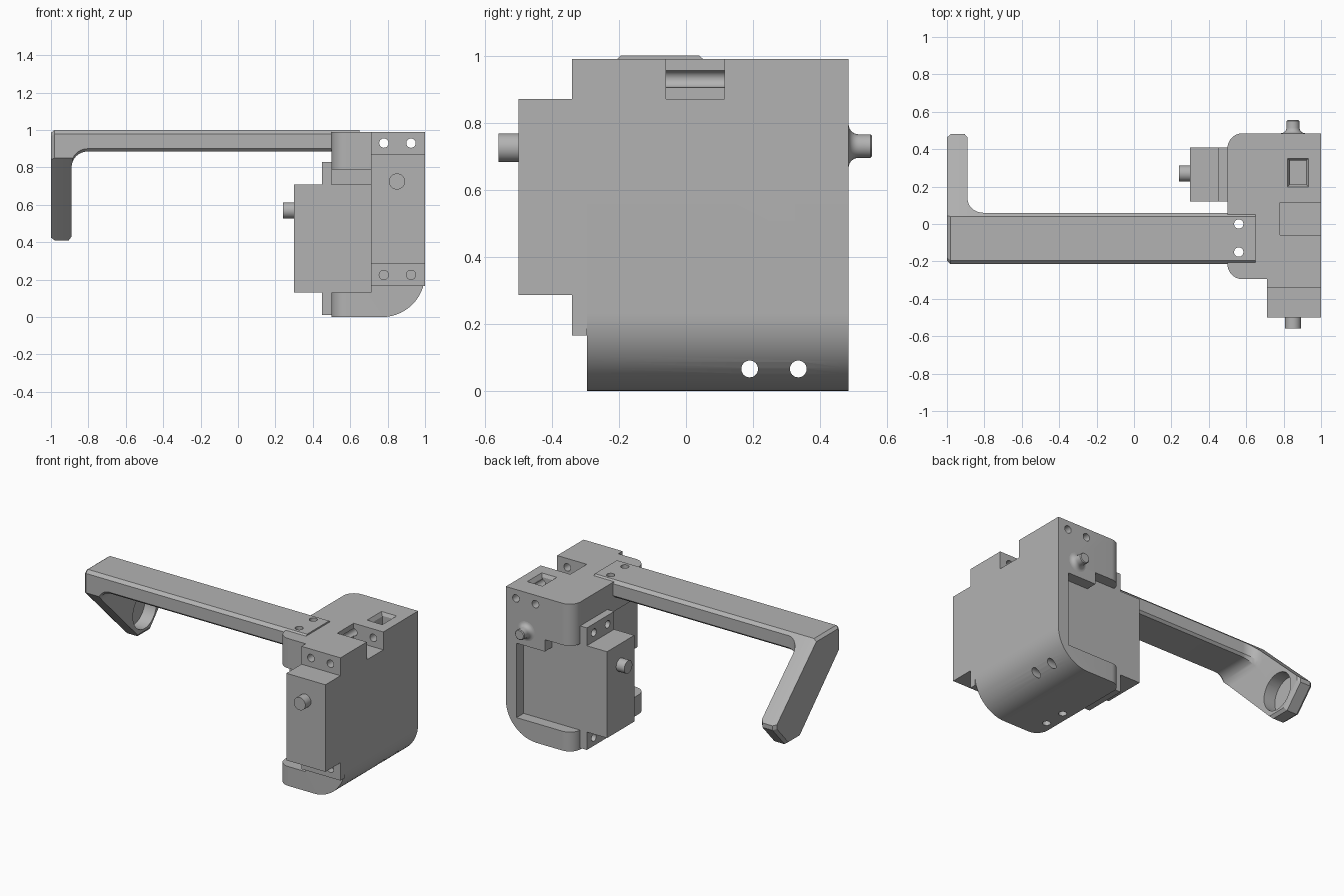
import bpy, bmesh, math
from mathutils import Vector

cube = bpy.data.objects.get("Cube")
if cube:
    bpy.data.objects.remove(cube)

grey = bpy.data.materials.new("plain grey")
grey.use_nodes = True
grey.diffuse_color = (0.45, 0.45, 0.45, 1)
for node in grey.node_tree.nodes:
    if node.type == "BSDF_PRINCIPLED":
        node.inputs["Base Color"].default_value = grey.diffuse_color


def place(axis, a, b, t):
    """Point with in-plane coordinates a, b and offset t along an axis."""
    return {"x": (t, a, b), "y": (a, t, b), "z": (a, b, t)}[axis]


def loft(name, rings):
    """Skin a list of equal-sized rings and cap both ends."""
    bm = bmesh.new()
    rows = [[bm.verts.new(p) for p in ring] for ring in rings]
    n = len(rows[0])
    for low, high in zip(rows, rows[1:]):
        for i in range(n):
            j = (i + 1) % n
            bm.faces.new((low[i], low[j], high[j], high[i]))
    bm.faces.new(rows[0])
    bm.faces.new(rows[-1])
    bmesh.ops.recalc_face_normals(bm, faces=bm.faces)
    mesh = bpy.data.meshes.new(name)
    bm.to_mesh(mesh)
    bm.free()
    mesh.materials.append(grey)
    obj = bpy.data.objects.new(name, mesh)
    bpy.context.collection.objects.link(obj)
    return obj


def prism(name, axis, pts, lo, hi):
    return loft(name, [[place(axis, a, b, t) for a, b in pts] for t in (lo, hi)])


def box(name, x0, x1, y0, y1, z0, z1):
    return prism(name, "z", [(x0, y0), (x1, y0), (x1, y1), (x0, y1)], z0, z1)


def arc(cx, cy, r, start, end, steps=10):
    angles = [math.radians(start + (end - start) * i / steps) for i in range(steps + 1)]
    return [(cx + r * math.cos(t), cy + r * math.sin(t)) for t in angles]


def turned(name, axis, a, b, profile, steps=32):
    """Round part along an axis from (offset, radius) pairs."""
    return loft(name, [[place(axis, *p, t) for p in arc(a, b, r, 0, 360, steps)[:-1]]
                       for t, r in profile])


def rod(axis, a, b, r, lo, hi):
    return turned("cutter", axis, a, b, [(lo, r), (hi, r)])


def cut(obj, cutters):
    for cutter in cutters:
        mod = obj.modifiers.new("cut", "BOOLEAN")
        mod.operation = "DIFFERENCE"
        mod.solver = "EXACT"
        mod.object = cutter
    bpy.context.view_layer.update()
    graph = bpy.context.evaluated_depsgraph_get()
    mesh = bpy.data.meshes.new_from_object(obj.evaluated_get(graph))
    obj.modifiers.clear()
    obj.data = mesh
    for cutter in cutters:
        bpy.data.objects.remove(cutter)


HOLE = 0.025
FRONT_X, SIDE_Y, ARM_Y = (0.78, 0.925), (0.19, 0.335), (0.0, -0.15)


def arm_holes():
    return [rod("z", 0.56, y, HOLE, -0.1, 1.1) for y in ARM_Y]


# Frame: rounded footprint, hollowed for the two motors
footprint = (arc(0.58, -0.215, 0.08, 180, 270) + [(1, -0.295), (1, 0.485)]
             + arc(0.58, 0.405, 0.08, 90, 180))
frame = prism("frame", "z", footprint, 0, 0.99)
corner = [(1.1, -0.1), (1.1, 0.23)] + arc(0.77, 0.23, 0.23, 0, -90, 14) + [(0.77, -0.1)]
cut(frame, [
    box("cutter", 0.3, 0.71, -0.6, 0.15, 0.13, 0.79),
    box("cutter", 0.3, 0.92, 0.12, 0.6, 0.13, 0.71),
    prism("cutter", "y", corner, -0.6, 0.6),
    box("cutter", 0.78, 1.1, -0.06, 0.115, 0.87, 1.1),
    box("cutter", 0.835, 0.92, 0.21, 0.34, 0.75, 1.1),
    loft("cutter", [[(0.8775 + sx * w, 0.275 + sy * (w + 0.02), z)
                     for sx, sy in ((-1, -1), (1, -1), (1, 1), (-1, 1))]
                    for z, w in ((0.96, 0.04), (1.0, 0.062))]),
    *arm_holes(),
    *[rod("y", x, 0.93, HOLE, -0.6, 0.6) for x in FRONT_X],
    *[rod("x", y, 0.065, HOLE, 0.3, 1.1) for y in SIDE_Y],
    *[rod("x", y, 0.77, HOLE, 0.3, 0.7) for y in SIDE_Y],
])
back_lip = box("back_lip", 0.71, 0.93, 0.41, 0.485, 0.63, 0.72)

# Front motor: body, mounting flange and shaft
front_motor = box("front_motor", 0.71, 1, -0.5, -0.29, 0.285, 0.87)
front_flange = box("front_flange", 0.71, 1, -0.34, -0.295, 0.165, 0.99)
cut(front_flange, [rod("y", x, z, HOLE, -0.6, 0) for x in FRONT_X for z in (0.225, 0.93)])
front_shaft = turned("front_shaft", "y", 0.85, 0.725, [(-0.56, 0.043), (-0.49, 0.043)])

# Side motor: body, mounting flange and shaft
side_motor = box("side_motor", 0.3, 0.93, 0.12, 0.41, 0.13, 0.71)
side_flange = box("side_flange", 0.45, 0.5, 0.12, 0.41, 0.01, 0.83)
cut(side_flange, [rod("x", y, z, HOLE, 0.3, 0.8) for y in SIDE_Y for z in (0.065, 0.77)])
side_shaft = turned("side_shaft", "x", 0.27, 0.57, [(0.24, 0.043), (0.31, 0.043)])

# Rear pivot pin with a flared base
flare = [(0.515 - 0.03 * math.sin(t), 0.065 - 0.03 * math.cos(t))
         for t in [math.radians(15 * i) for i in range(6, -1, -1)]]
rear_pin = turned("rear_pin", "y", 0.85, 0.73, flare + [(0.55, 0.035), (0.555, 0.03)])


# Arm: straight bar that sweeps into a slanted end plate
def section(x, drop, scale=1.0):
    pts = [(-0.195, 1), (-0.215, 0.98), (-0.215, max(0.85, 0.9 - drop)),
           (-0.2 + max(0, drop - 0.05), 0.885 - drop),
           (0.045 + 0.65 * drop, 0.885 - drop),
           (0.06 + 0.885 * drop, 0.9 - 0.735 * drop),
           (0.06 + 0.885 * drop, 0.98 - 0.84 * drop), (0.04, 1)]
    return [(x, 0.13 + (y - 0.13) * scale, 0.7 + (z - 0.7) * scale) for y, z in pts]


R = 0.085
sweep = [(-0.89 + R - R * math.sin(t), R - R * math.cos(t))
         for t in [math.radians(11.25 * i) for i in range(8, -1, -1)]]
arm = loft("arm", [section(-1, 0.475, 0.95), section(-0.98, 0.475), section(-0.905, 0.475),
                   section(-0.89, 0.455)]
           + [section(x, d) for x, d in sweep] + [section(0.65, 0)])
cut(arm, [rod("x", 0.28, 0.57, 0.125, -0.975, -0.7), *arm_holes()])

# Smooth the round surfaces, keep the edges crisp
for obj in (frame, front_flange, side_flange, front_shaft, side_shaft, rear_pin, arm):
    bpy.ops.object.select_all(action="DESELECT")
    obj.select_set(True)
    bpy.context.view_layer.objects.active = obj
    bpy.ops.object.shade_smooth_by_angle(angle=math.radians(25))
